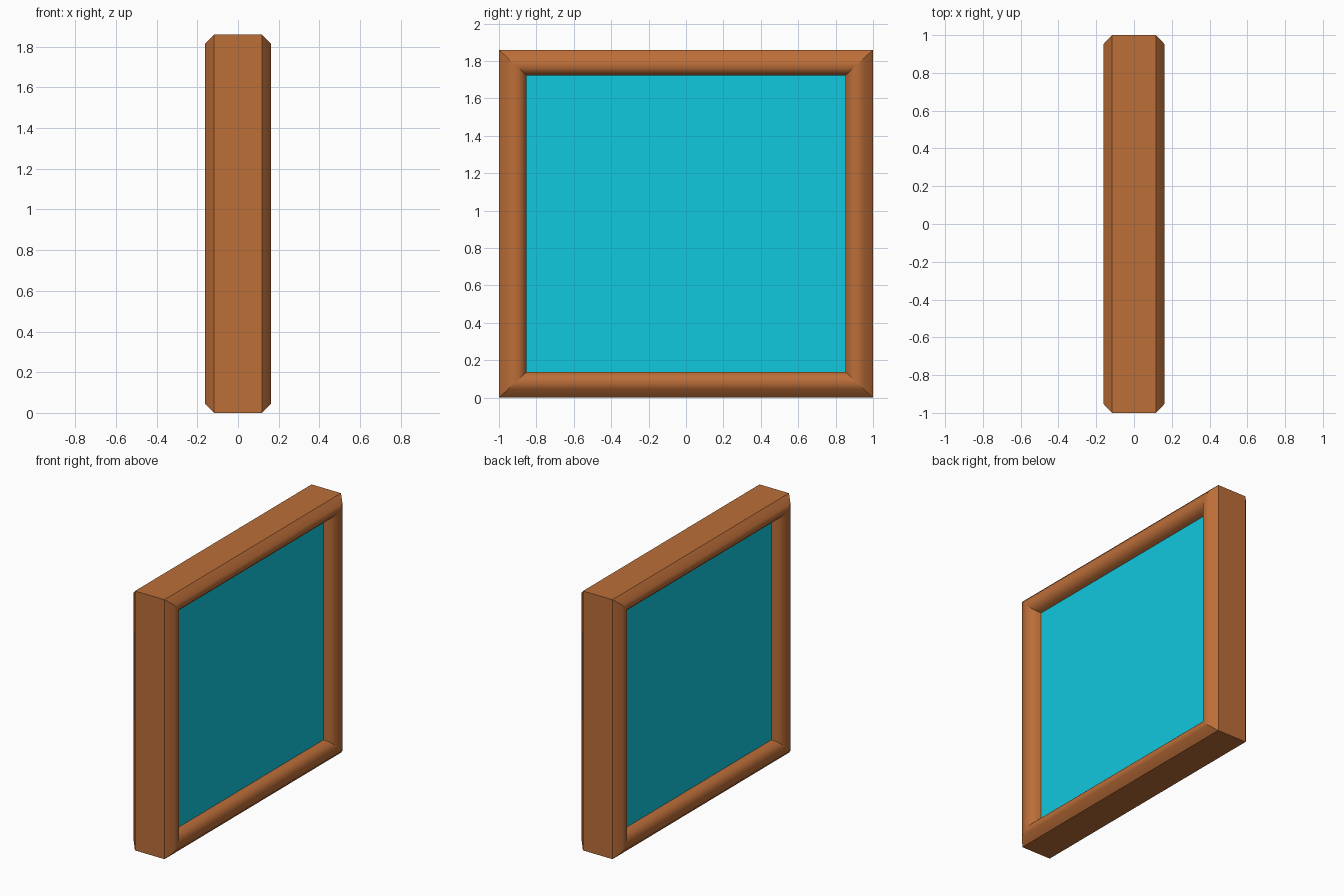
import bpy, bmesh

if "Cube" in bpy.data.objects:
    bpy.data.objects.remove(bpy.data.objects["Cube"])

W, H = 1.0, 1.86          # half width (y), full height (z)
Z_RATIO = 0.93            # rails are slightly thinner than stiles


def material(name, rgb):
    m = bpy.data.materials.new(name)
    m.diffuse_color = (*rgb, 1.0)
    m.use_nodes = True
    m.node_tree.nodes["Principled BSDF"].inputs["Base Color"].default_value = m.diffuse_color
    return m


def link(name, bm, mat):
    bmesh.ops.recalc_face_normals(bm, faces=bm.faces)
    me = bpy.data.meshes.new(name)
    bm.to_mesh(me)
    bm.free()
    me.materials.append(mat)
    ob = bpy.data.objects.new(name, me)
    bpy.context.collection.objects.link(ob)
    return ob


wood = material("warm wood", (0.503, 0.156, 0.040))
cyan = material("cyan panel", (0.005, 0.578, 0.730))

# Frame: bevelled bar profile (inset, x) swept round a mitred rectangle
half = [(0.0, 0.117), (0.048, 0.162), (0.103, 0.162), (0.148, 0.117)]
profile = half + [(i, -x) for i, x in reversed(half)]

bm = bmesh.new()
rings = []
for inset, x in profile:
    y, dz = W - inset, inset * Z_RATIO
    rings.append([bm.verts.new((x, sy * y, z)) for sy, z in
                  ((-1, dz), (1, dz), (1, H - dz), (-1, H - dz))])
n = len(rings)
for k in range(n):
    a, b = rings[k], rings[(k + 1) % n]
    for c in range(4):
        d = (c + 1) % 4
        f = bm.faces.new((a[c], a[d], b[d], b[c]))
        f.smooth = k != n - 1          # outer side stays flat

# Sharp mitres and sharp outer edges, soft along the moulding
for k in range(n):
    a, b = rings[k], rings[(k + 1) % n]
    for c in range(4):
        bm.edges.get((a[c], b[c])).smooth = False
        if k in (0, n - 1):
            bm.edges.get((a[c], a[(c + 1) % 4])).smooth = False
link("frame", bm, wood)

# Panel: recessed board filling the opening, visible from both sides
bm = bmesh.new()
bmesh.ops.create_cube(bm, size=1.0)
for v in bm.verts:
    v.co.x *= 0.16
    v.co.y *= 2 * (W - 0.146)
    v.co.z = H / 2 + v.co.z * (H - 2 * 0.146 * Z_RATIO)
link("panel", bm, cyan)
